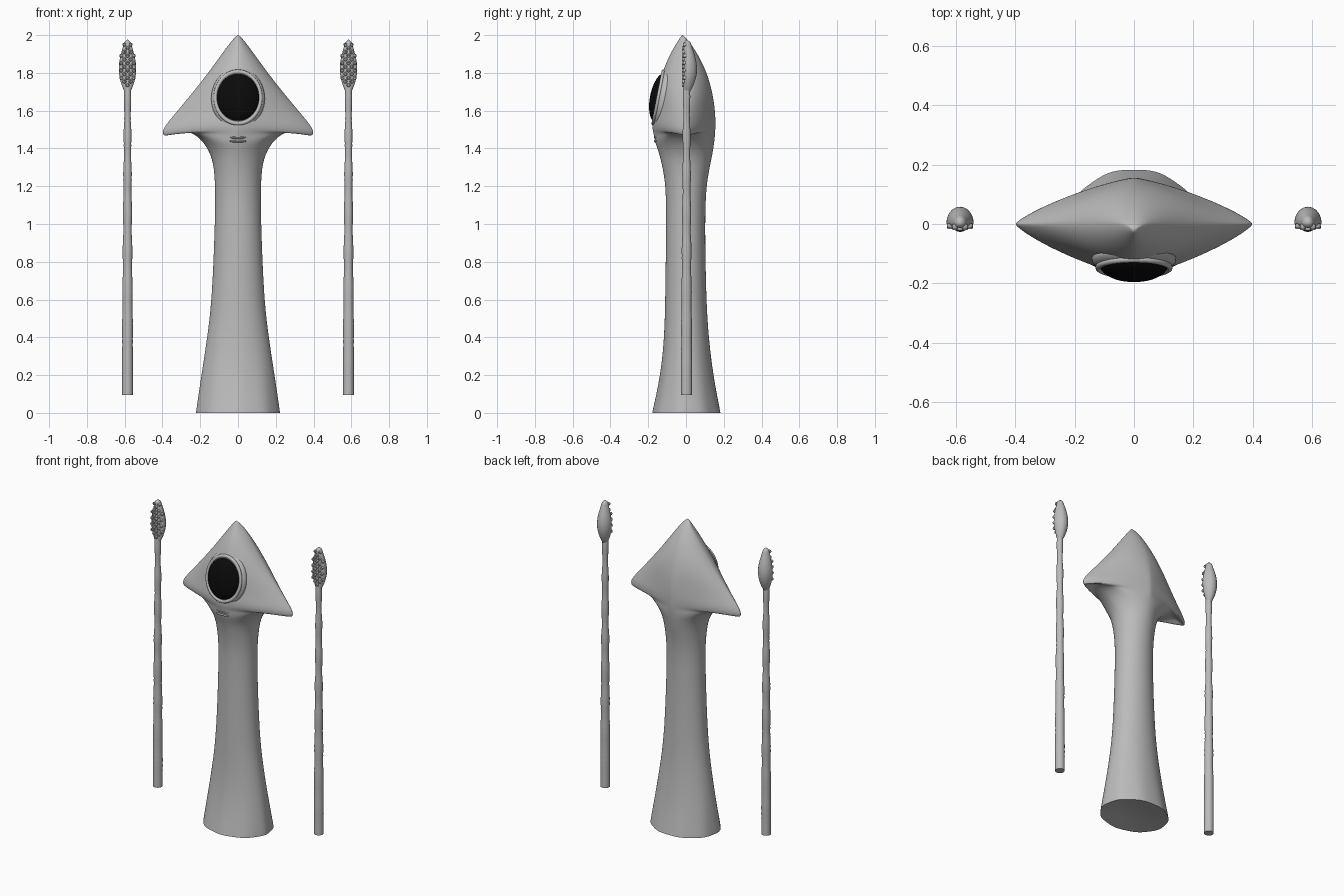
import bpy, bmesh, math
from mathutils import Matrix, Vector

if "Cube" in bpy.data.objects:
    bpy.data.objects.remove(bpy.data.objects["Cube"], do_unlink=True)


def material(name, rgb):
    m = bpy.data.materials.new(name)
    m.use_nodes = True
    m.diffuse_color = (*rgb, 1)
    bsdf = m.node_tree.nodes["Principled BSDF"]
    bsdf.inputs["Base Color"].default_value = (*rgb, 1)
    bsdf.inputs["Roughness"].default_value = 0.6
    return m


GREY = material("skin grey", (0.5, 0.5, 0.5))
BLACK = material("eye black", (0.003, 0.003, 0.003))


def finish(name, bm, mat, subdiv=0):
    bmesh.ops.recalc_face_normals(bm, faces=bm.faces)
    mesh = bpy.data.meshes.new(name)
    bm.to_mesh(mesh)
    bm.free()
    mesh.materials.append(mat)
    ob = bpy.data.objects.new(name, mesh)
    bpy.context.collection.objects.link(ob)
    if subdiv:
        mod = ob.modifiers.new("smooth", "SUBSURF")
        mod.levels = mod.render_levels = subdiv
    bpy.ops.object.select_all(action="DESELECT")
    ob.select_set(True)
    bpy.context.view_layer.objects.active = ob
    bpy.ops.object.shade_smooth_by_angle(angle=math.radians(50))
    return ob


def loft(bm, rings, start, end):
    """Skin a stack of point rings and close both ends with a fan."""
    loops = [[bm.verts.new(p) for p in ring] for ring in rings]
    n = len(loops[0])
    for a, b in zip(loops, loops[1:]):
        for i in range(n):
            j = (i + 1) % n
            bm.faces.new((a[i], a[j], b[j], b[i]))
    for loop, tip in ((loops[0], start), (loops[-1], end)):
        v = bm.verts.new(tip)
        for i in range(n):
            bm.faces.new((loop[i], loop[(i + 1) % n], v))


def power(v, e):
    return math.copysign(abs(v) ** e, v)


# Body: centre height, side height, half width, front depth, back depth
BODY = [
    (0, 0, .225, .18, .187), (.015, .015, .224, .177, .184),
    (.2, .2, .195, .135, .145), (.4, .4, .163, .115, .12),
    (.6, .6, .138, .11, .107), (1, 1, .122, .105, .1),
    (1.2, 1.2, .12, .106, .106), (1.32, 1.33, .13, .128, .13),
    (1.38, 1.4, .16, .145, .142), (1.42, 1.46, .205, .16, .148),
    (1.45, 1.495, .27, .167, .152), (1.48, 1.49, .34, .173, .155),
    (1.5, 1.455, .395, .178, .156), (1.54, 1.495, .408, .18, .157),
    (1.6, 1.56, .355, .17, .155), (1.7, 1.69, .245, .152, .14),
    (1.8, 1.8, .158, .128, .112), (1.9, 1.9, .086, .085, .063),
    (1.97, 1.97, .034, .042, .014),
]
SEG = 40


def body_ring(z, side_z, half, front, back):
    p = 2 if z < 1.35 else 2 - 0.75 * min(1, max(0.3, (half - 0.14) / 0.2))
    ripple = 0.025 * max(0, 1 - z / 0.3)
    ring = []
    for i in range(SEG):
        a = math.tau * i / SEG
        c, s = power(math.cos(a), 2 / p), power(math.sin(a), 2 / p)
        k = 1 - ripple * (1 + math.sin(a * 9)) / 2
        drop = (side_z - z) * c * c
        ring.append((half * c * k, (back if s > 0 else front) * s * k, z + drop))
    return ring


bm = bmesh.new()
loft(bm, [body_ring(*row) for row in BODY], (0, 0, 0.03), (0, -0.02, 2.005))
crease = bm.edges.layers.float.new("crease_edge")
for e in bm.edges:
    if all(v.co.z < 0.001 for v in e.verts):
        e[crease] = 1
finish("body", bm, GREY, 2)

# Eye, socket and lid share one tilted frame
FRAME = Matrix.Translation((0, -0.122, 1.665)) @ Matrix.Rotation(math.radians(-11), 4, "X")


def ellipsoid(name, mat, centre, size, frame=FRAME):
    bm = bmesh.new()
    bmesh.ops.create_uvsphere(bm, u_segments=48, v_segments=24, radius=1)
    bm.transform(frame @ Matrix.Translation(centre) @ Matrix.Diagonal((*size, 1)))
    finish(name, bm, mat)


def torus_rings(radius, tube, n=48, m=10):
    bm = bmesh.new()
    grid = []
    for i in range(n):
        a = math.tau * i / n
        grid.append([])
        for j in range(m):
            b = math.tau * j / m
            r = radius + tube * math.cos(b)
            grid[i].append(bm.verts.new((r * math.cos(a), tube * math.sin(b), r * math.sin(a))))
    for i in range(n):
        for j in range(m):
            g, h = grid[i], grid[(i + 1) % n]
            bm.faces.new((g[j], h[j], h[(j + 1) % m], g[(j + 1) % m]))
    return bm


ellipsoid("eye_socket", GREY, (0, 0.004, 0), (.142, .054, .165))
ellipsoid("eye", BLACK, (0, -0.016, 0), (.115, .053, .132))
bm = torus_rings(0.12, 0.01)
bm.transform(FRAME @ Matrix.Translation((0, -0.025, 0)) @ Matrix.Diagonal((1, 1, 1.16, 1)))
finish("eyelid", bm, GREY)

# Mouth: a pair of thin lips
for name, z in (("upper_lip", 1.458), ("lower_lip", 1.438)):
    ellipsoid(name, GREY, (0, -0.158, z), (.045, .012, .007), Matrix.Identity(4))

# Arms: height and radius of the wavy stalk
ARM_X = 0.585


def stalk_radius(z):
    base = 0.029 - 0.012 * max(0, (z - 0.3) / 1.45)
    wave = 0.0018 * math.sin(z * 31) * min(1, z) + 0.0006 * math.sin(z * 170)
    return base + wave


def club_half(t):
    return 0.015 + 0.031 * math.sin(math.pi * t ** 0.85) ** 1.1


def circle(x, z, rx, front, back, n=20):
    pts = []
    for i in range(n):
        a = math.tau * i / n
        s = math.sin(a)
        pts.append((x + rx * math.cos(a), 0.003 + s * (back if s > 0 else front), z))
    return pts


for side, label in ((1, "left"), (-1, "right")):
    x = side * ARM_X
    bm = bmesh.new()
    rings = []
    for i in range(100):
        z = 0.095 + 1.63 * i / 99
        r = stalk_radius(z)
        rings.append(circle(x, z, r, r, r))
    loft(bm, rings, (x, 0, 0.095), (x, 0, 1.73))
    finish(label + "_arm", bm, GREY)

    # Club: domed back and flattened front
    bm = bmesh.new()
    rings = []
    for i in range(25):
        t = i / 25
        w = club_half(t)
        rings.append(circle(x, 1.7 + 0.272 * t, w, min(w, 0.016), w * 1.2))
    loft(bm, rings, (x, 0.005, 1.7), (x, 0.005, 1.978))
    finish(label + "_club", bm, GREY)

    # Suckers in staggered rows, each a cupped stud
    bm = bmesh.new()
    for row in range(12):
        z = 1.735 + row * 0.0195
        w = club_half((z - 1.7) / 0.272)
        cols = (-1, 1) if row % 2 else (-2, 0, 2)
        for c in cols:
            dx = c * 0.0165
            if abs(dx) > w * 0.95:
                continue
            y = 0.003 - 0.016 * math.sqrt(max(0, 1 - (dx / w) ** 2))
            profile = ((.009, .006), (.0105, -.004), (.008, -.009), (.005, -.009), (.004, -.005))
            cups = []
            for r, d in profile:
                cups.append([Vector((x + dx + r * math.cos(math.tau * k / 12), y + d,
                                     z + r * math.sin(math.tau * k / 12))) for k in range(12)])
            loft(bm, cups, (x + dx, y + 0.006, z), (x + dx, y - 0.005, z))
    finish(label + "_suckers", bm, GREY)
